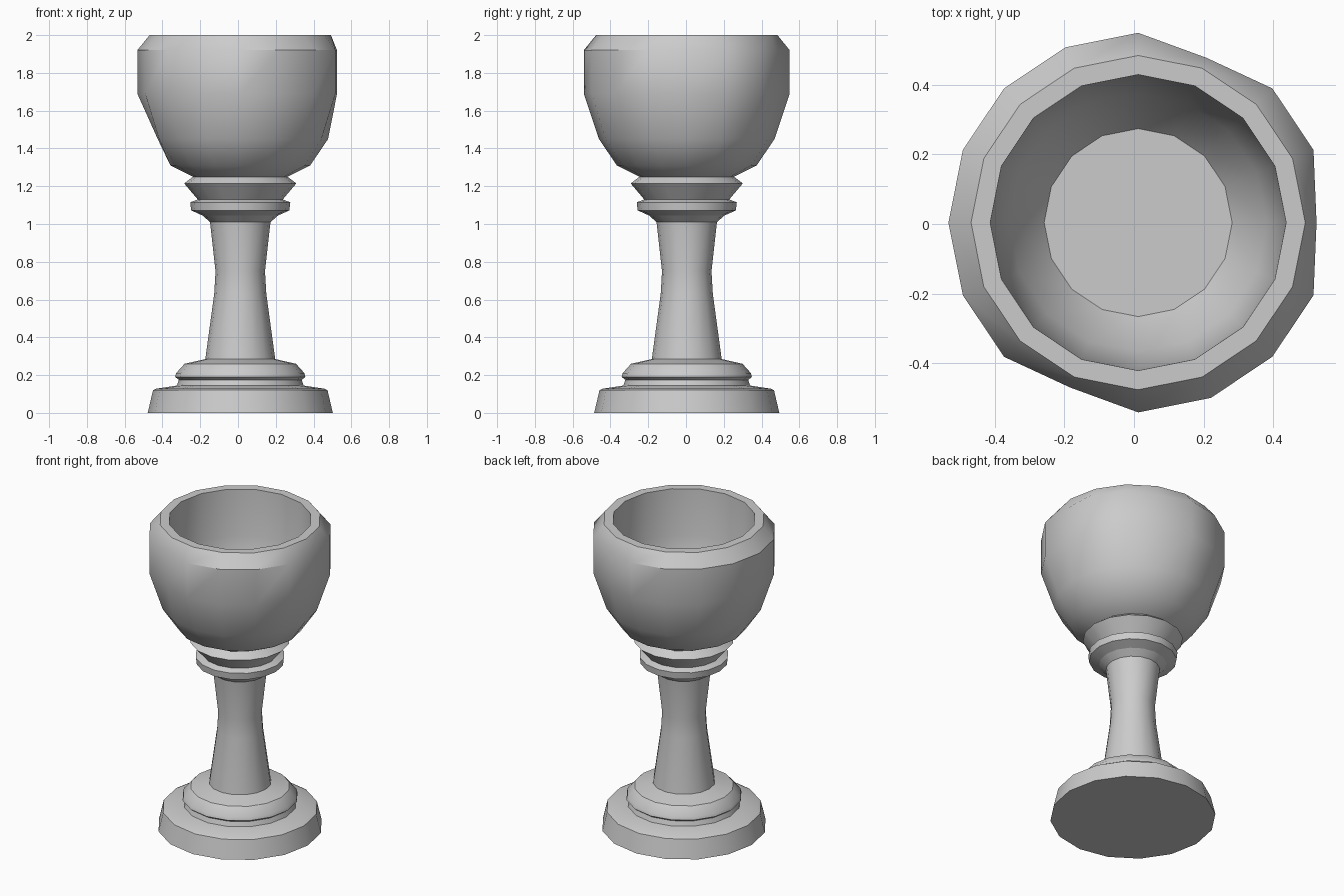
import bpy, bmesh, math

if "Cube" in bpy.data.objects:
    bpy.data.objects.remove(bpy.data.objects["Cube"])

SIDES = 16
CX, CY = 0.012, 0.004


def lathe(name, profile, cap_start=False, cap_end=False, dents=None):
    """Spin (radius, z) rings; dents maps (ring, side) to a radius factor."""
    dents = dents or {}
    bm = bmesh.new()
    rings = []
    for i, (r, z) in enumerate(profile):
        ring = []
        for s in range(SIDES):
            a = 2 * math.pi * s / SIDES
            k = r * dents.get((i, s), 1.0)
            ring.append(bm.verts.new((CX + k * math.cos(a), CY + k * math.sin(a), z)))
        rings.append(ring)
    for lo, hi in zip(rings, rings[1:]):
        for s in range(SIDES):
            t = (s + 1) % SIDES
            bm.faces.new((lo[s], lo[t], hi[t], hi[s]))
    if cap_start:
        bm.faces.new(list(reversed(rings[0])))
    if cap_end:
        bm.faces.new(rings[-1])
    me = bpy.data.meshes.new(name)
    bm.to_mesh(me)
    bm.free()
    ob = bpy.data.objects.new(name, me)
    bpy.context.collection.objects.link(ob)
    bpy.ops.object.select_all(action='DESELECT')
    ob.select_set(True)
    bpy.context.view_layer.objects.active = ob
    bpy.ops.object.shade_smooth_by_angle(angle=math.radians(32))
    return ob


# Stepped foot
lathe("foot", [(0.49, 0.0), (0.462, 0.12), (0.445, 0.128), (0.335, 0.145),
               (0.325, 0.175), (0.345, 0.19), (0.34, 0.21), (0.295, 0.26),
               (0.185, 0.285)], cap_start=True)

# Waisted stem
lathe("stem", [(0.185, 0.285), (0.138, 0.63), (0.131, 0.75), (0.16, 1.01),
               (0.2, 1.045)])

# Double collar under the bowl
lathe("collar", [(0.2, 1.045), (0.26, 1.072), (0.265, 1.115), (0.225, 1.13),
                 (0.297, 1.215), (0.25, 1.25)])

# Bowl: outside, rim, inside and flat floor, with flattened facets on the outside
dents = {(i, s): 0.94 for i in (3, 4) for s in (0, 3, 11)}
dents[(2, 8)] = 0.94
lathe("bowl", [(0.25, 1.25), (0.37, 1.31), (0.465, 1.45), (0.545, 1.69),
               (0.545, 1.92), (0.48, 2.0), (0.425, 2.0), (0.415, 1.7),
               (0.37, 1.48), (0.27, 1.35)], cap_end=True, dents=dents)
